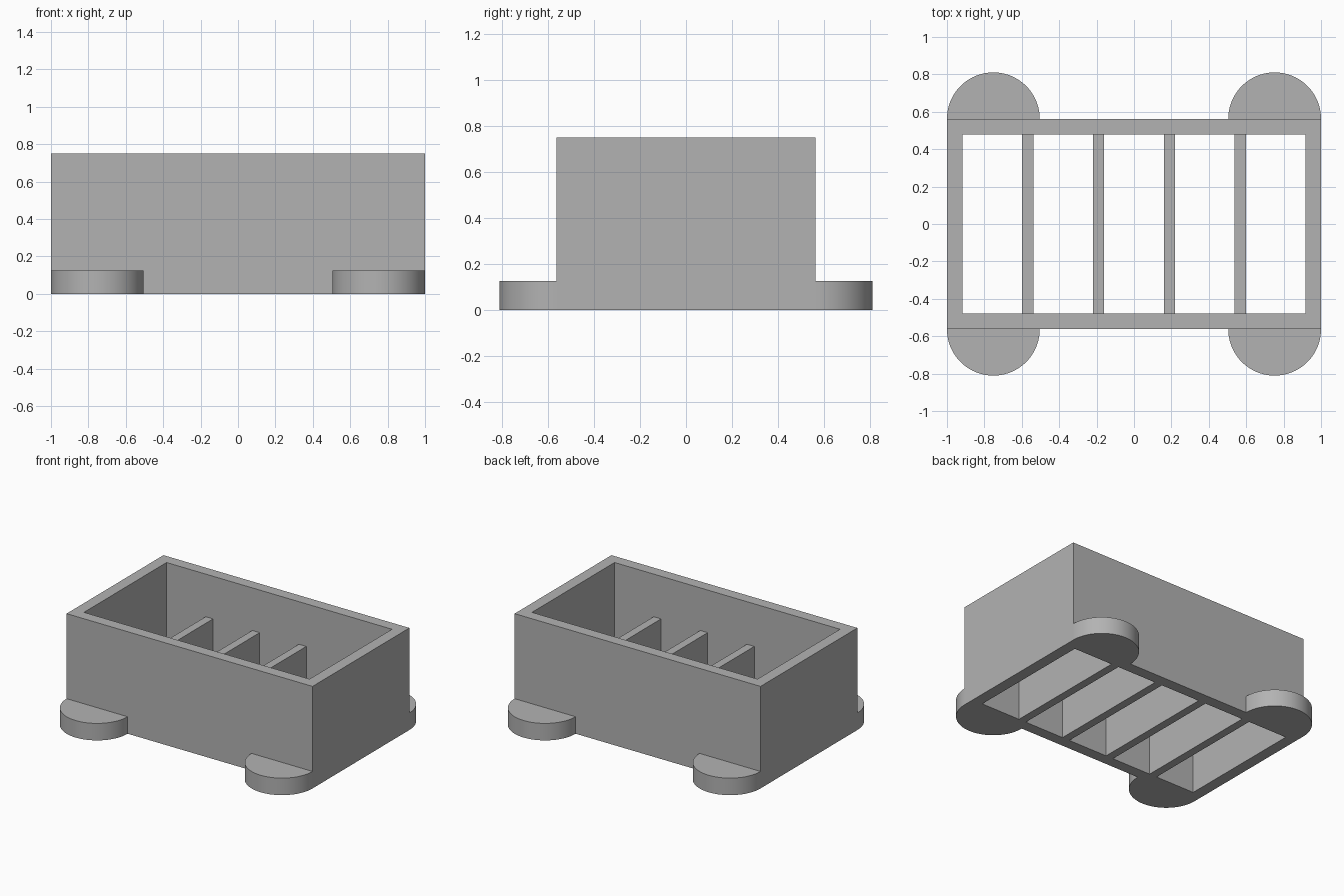
import bpy, bmesh
from math import pi, cos, sin, radians

old = bpy.data.objects.get("Cube")
if old:
    bpy.data.objects.remove(old, do_unlink=True)

HALF_X, HALF_Y, HEIGHT = 1.0, 0.5625, 0.75
WALL = 0.083
IN_X, IN_Y = HALF_X - WALL, HALF_Y - WALL
FOOT_R, FOOT_H = 0.248, 0.125
RIB_T, RIB_H = 0.06, 0.437

grey = bpy.data.materials.new("plain grey")
grey.use_nodes = True
colour = (0.45, 0.45, 0.45, 1)
grey.diffuse_color = colour
grey.node_tree.nodes["Principled BSDF"].inputs["Base Color"].default_value = colour


def finish(name, bm):
    bmesh.ops.recalc_face_normals(bm, faces=bm.faces)
    mesh = bpy.data.meshes.new(name)
    bm.to_mesh(mesh)
    bm.free()
    mesh.materials.append(grey)
    obj = bpy.data.objects.new(name, mesh)
    bpy.context.collection.objects.link(obj)
    return obj


def prism(name, outline, height):
    """Closed solid raised from a flat outline on the ground."""
    bm = bmesh.new()
    face = bm.faces.new([bm.verts.new((x, y, 0)) for x, y in outline])
    top = bmesh.ops.extrude_face_region(bm, geom=[face])["geom"]
    bmesh.ops.translate(bm, vec=(0, 0, height),
                        verts=[v for v in top if isinstance(v, bmesh.types.BMVert)])
    return finish(name, bm)


def rectangle(x0, x1, y0, y1):
    return [(x0, y0), (x1, y0), (x1, y1), (x0, y1)]


# Open rectangular frame: four walls with no floor
bm = bmesh.new()
rings = [[bm.verts.new((x, y, z)) for x, y in rectangle(-a, a, -b, b)]
         for a, b, z in ((HALF_X, HALF_Y, 0), (HALF_X, HALF_Y, HEIGHT),
                         (IN_X, IN_Y, HEIGHT), (IN_X, IN_Y, 0))]
for r, ring in enumerate(rings):
    after = rings[(r + 1) % 4]
    for i in range(4):
        j = (i + 1) % 4
        bm.faces.new((ring[i], ring[j], after[j], after[i]))
finish("box_walls", bm)

# Four low ribs splitting the inside into five equal bays
bay = (2 * IN_X - 4 * RIB_T) / 5
for i in range(4):
    x = -IN_X + bay + i * (bay + RIB_T)
    prism(f"divider_{i + 1}", rectangle(x, x + RIB_T, -IN_Y, IN_Y), RIB_H)

# Half-round feet at the ends of the long walls
STEPS = 48
for sx, side in ((1, "left"), (-1, "right")):
    for sy, end in ((-1, "front"), (1, "back")):
        arc = [(sx * (HALF_X - FOOT_R) + FOOT_R * cos(pi * k / STEPS),
                sy * (HALF_Y + FOOT_R * sin(pi * k / STEPS))) for k in range(STEPS + 1)]
        foot = prism(f"{end}_{side}_foot", arc, FOOT_H)
        bpy.ops.object.select_all(action="DESELECT")
        foot.select_set(True)
        bpy.context.view_layer.objects.active = foot
        bpy.ops.object.shade_smooth_by_angle(angle=radians(30))
